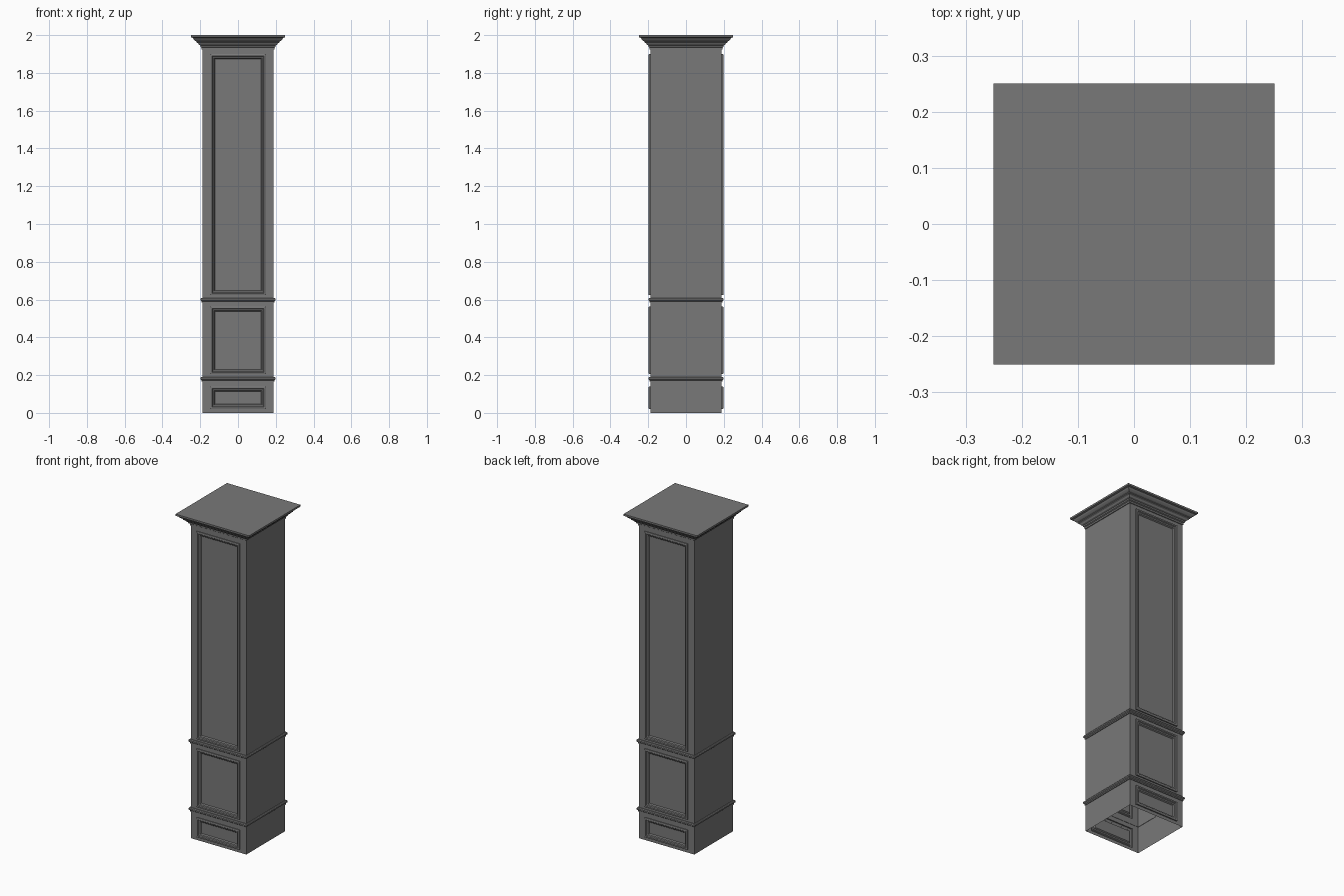
import bpy
import bmesh

cube = bpy.data.objects.get("Cube")
if cube:
    bpy.data.objects.remove(cube, do_unlink=True)

HALF = 0.189                       # half width of the shaft
PANEL_HALF = 0.147                 # half width of each framed panel
JOINTS = [0, 0.178, 0.598, 1.95]   # heights where shaft sections meet
PANELS = [(0.02, 0.14), (0.205, 0.563), (0.623, 1.9)]
# moulding profile: (inset from panel edge, distance proud of the wall)
MOULDING = [(0, 0), (0, 0.007), (0.004, 0.009), (0.01, 0.009), (0.014, 0.004),
            (0.021, 0.002), (0.026, -0.005)]

paint = bpy.data.materials.new("grey_paint")
paint.use_nodes = True
grey = (0.19, 0.19, 0.19, 1)
paint.diffuse_color = grey
paint.node_tree.nodes["Principled BSDF"].inputs["Base Color"].default_value = grey


def finish(bm, name):
    bmesh.ops.remove_doubles(bm, verts=bm.verts, dist=0.0001)
    bmesh.ops.recalc_face_normals(bm, faces=bm.faces)
    mesh = bpy.data.meshes.new(name)
    bm.to_mesh(mesh)
    bm.free()
    mesh.materials.append(paint)
    obj = bpy.data.objects.new(name, mesh)
    bpy.context.collection.objects.link(obj)
    return obj


def bridge(bm, a, b):
    for i in range(4):
        j = (i + 1) % 4
        bm.faces.new((a[i], a[j], b[j], b[i]))


def wall_ring(bm, half, low, high, y):
    return [bm.verts.new((x, y, z)) for x, z in
            ((-half, low), (half, low), (half, high), (-half, high))]


def square_ring(bm, r, z):
    return [bm.verts.new((x * r, y * r, z)) for x, y in
            ((-1, -1), (1, -1), (1, 1), (-1, 1))]


def square_trim(name, profile, closed=False):
    """Sweep a (half width, height) profile around the square shaft."""
    bm = bmesh.new()
    rings = [square_ring(bm, r, z) for r, z in profile]
    for a, b in zip(rings, rings[1:]):
        bridge(bm, a, b)
    if closed:
        bridge(bm, rings[-1], rings[0])
    else:
        bm.faces.new(rings[-1])
    return finish(bm, name)


# Hollow shaft: panelled front and back, plain sides, open bottom
bm = bmesh.new()
for low, high, (p_low, p_high) in zip(JOINTS, JOINTS[1:], PANELS):
    for side in (-1, 1):
        rings = [wall_ring(bm, HALF, low, high, side * HALF)]
        for inset, out in MOULDING:
            rings.append(wall_ring(bm, PANEL_HALF - inset, p_low + inset,
                                   p_high - inset, side * (HALF + out)))
        for a, b in zip(rings, rings[1:]):
            bridge(bm, a, b)
        bm.faces.new(rings[-1])
        bm.faces.new([bm.verts.new((side * HALF, y, z)) for y, z in
                      ((-HALF, low), (HALF, low), (HALF, high), (-HALF, high))])
finish(bm, "panelled_shaft")

# Moulded bands around the shaft
BAND = [(0.187, 0), (0.193, 0), (0.193, 0.007), (0.199, 0.012),
        (0.199, 0.02), (0.195, 0.025), (0.187, 0.025)]
for name, base in (("lower_band", 0.165), ("upper_band", 0.584)):
    square_trim(name, [(r, base + z) for r, z in BAND], closed=True)

# Stepped cornice with a flat top
square_trim("cornice", [
    (0.187, 1.922), (0.193, 1.924), (0.193, 1.934), (0.199, 1.938),
    (0.2, 1.946), (0.208, 1.95), (0.212, 1.957), (0.221, 1.962),
    (0.221, 1.967), (0.228, 1.971), (0.235, 1.978), (0.24, 1.986),
    (0.25, 1.989), (0.25, 2.0)])
